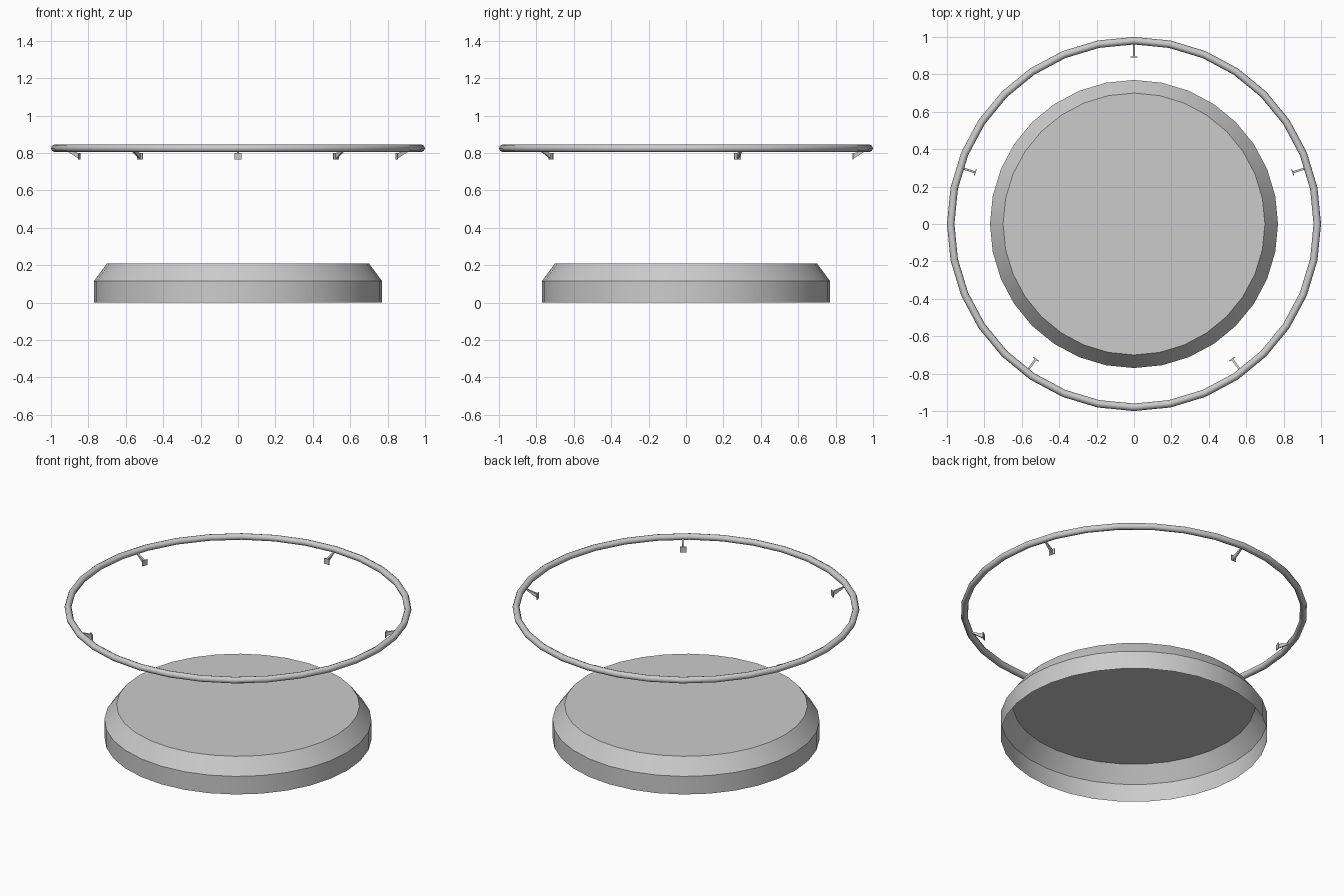
import bpy, bmesh
from math import cos, sin, radians, tau
from mathutils import Matrix

if "Cube" in bpy.data.objects:
    bpy.data.objects.remove(bpy.data.objects["Cube"])

SIDES = 32


def finish(name, bm, smooth=False):
    bmesh.ops.recalc_face_normals(bm, faces=bm.faces)
    mesh = bpy.data.meshes.new(name)
    bm.to_mesh(mesh)
    bm.free()
    obj = bpy.data.objects.new(name, mesh)
    bpy.context.collection.objects.link(obj)
    if smooth:
        bpy.ops.object.select_all(action='DESELECT')
        obj.select_set(True)
        bpy.context.view_layer.objects.active = obj
        bpy.ops.object.shade_smooth_by_angle(angle=radians(25))
    return obj


# Base: hollow bevelled drum, open underneath
bm = bmesh.new()
loops = [[bm.verts.new((r * cos(tau * i / SIDES), r * sin(tau * i / SIDES), z))
          for i in range(SIDES)]
         for r, z in [(0.77, 0), (0.77, 0.115), (0.70, 0.21)]]
for low, high in zip(loops, loops[1:]):
    for i in range(SIDES):
        j = (i + 1) % SIDES
        bm.faces.new((low[i], low[j], high[j], high[i]))
bm.faces.new(loops[-1])
base = finish("base_drum", bm, True)
# an open shell has no inside, so make sure the lid faces up
if base.data.polygons[-1].normal.z < 0:
    base.data.flip_normals()

# Floating hoop
bpy.ops.mesh.primitive_torus_add(major_segments=SIDES, minor_segments=8,
                                 major_radius=0.98, minor_radius=0.02,
                                 location=(0, 0, 0.825))
bpy.context.object.name = "hoop"
bpy.ops.object.shade_smooth_by_angle(angle=radians(50))


# Clips: thin sloping web with a small upright pad at its inner end
def add_prism(bm, profile, width):
    a, b = [[bm.verts.new((r, s * width / 2, z)) for r, z in profile] for s in (-1, 1)]
    bm.faces.new(a)
    bm.faces.new(b[::-1])
    for i in range(len(a)):
        j = (i + 1) % len(a)
        bm.faces.new((a[i], b[i], b[j], a[j]))


for n in range(5):
    bm = bmesh.new()
    add_prism(bm, [(0.967, 0.82), (0.955, 0.81), (0.91, 0.805), (0.893, 0.795),
                   (0.893, 0.766), (0.90, 0.766), (0.965, 0.81)][0:1]
              + [(0.893, 0.797), (0.893, 0.768), (0.96, 0.81)], 0.011)
    add_prism(bm, [(0.89, 0.765), (0.895, 0.765), (0.895, 0.80), (0.89, 0.80)], 0.036)
    clip = finish(f"clip_{n + 1}", bm)
    clip.matrix_world = Matrix.Rotation(radians(90 + 72 * n), 4, 'Z')
